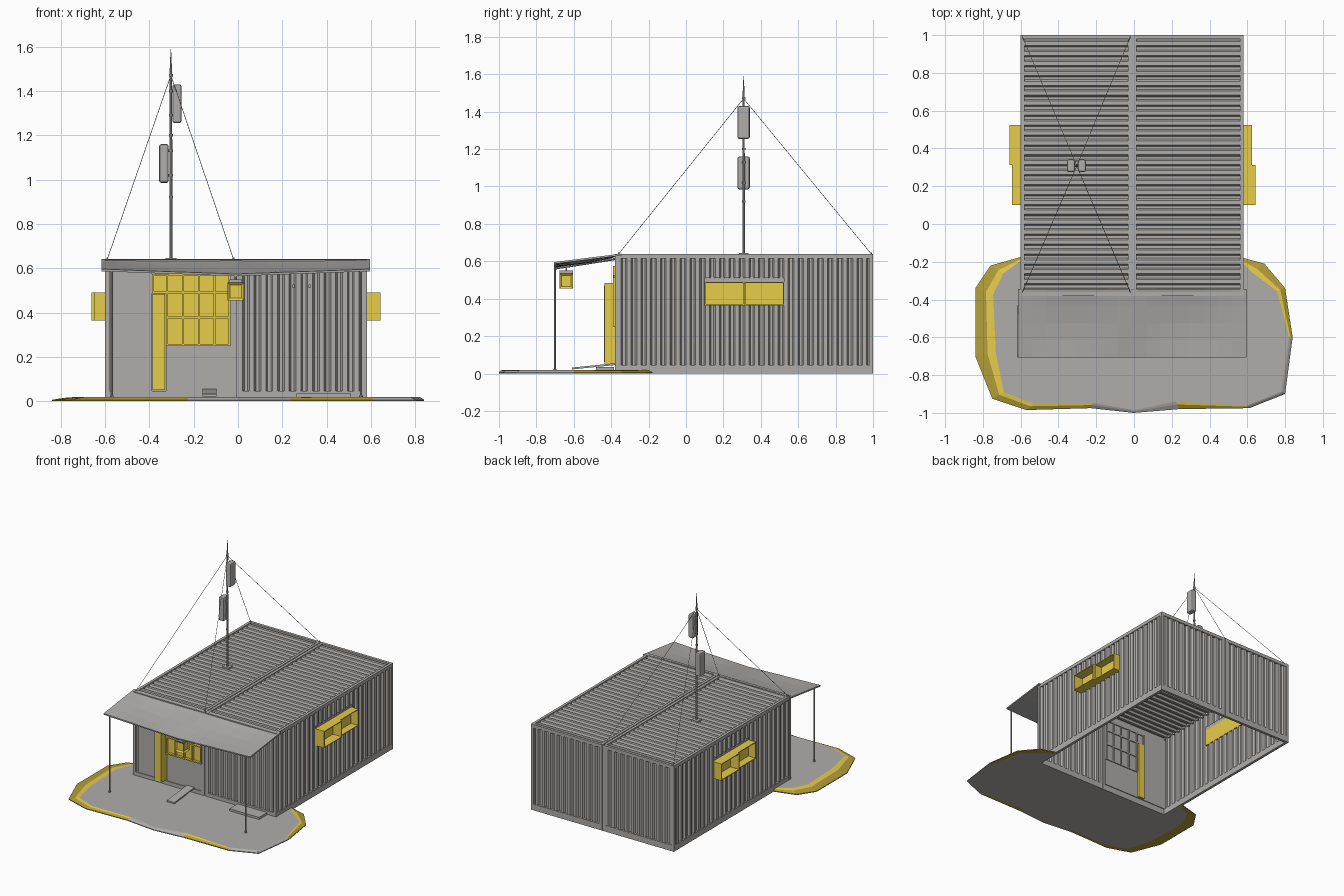
import bpy, bmesh, math
from mathutils import Vector

if "Cube" in bpy.data.objects:
    bpy.data.objects.remove(bpy.data.objects["Cube"])


def material(name, rgb):
    m = bpy.data.materials.new(name)
    m.diffuse_color = (*rgb, 1)
    m.use_nodes = True
    m.node_tree.nodes["Principled BSDF"].inputs["Base Color"].default_value = m.diffuse_color
    return m


GREY = material("weathered grey", (0.43, 0.42, 0.41))
YELLOW = material("ochre yellow", (0.80, 0.61, 0.07))
OLIVE = material("dry grass", (0.45, 0.34, 0.04))


def finish(name, bm, *mats):
    me = bpy.data.meshes.new(name)
    bm.to_mesh(me)
    bm.free()
    ob = bpy.data.objects.new(name, me)
    bpy.context.collection.objects.link(ob)
    for m in mats:
        me.materials.append(m)
    return ob


def box(name, x0, x1, y0, y1, z0, z1, mat=GREY, bevel=0):
    bm = bmesh.new()
    bmesh.ops.create_cube(bm, size=1)
    for v in bm.verts:
        v.co = ((x0 + x1) / 2 + v.co.x * (x1 - x0), (y0 + y1) / 2 + v.co.y * (y1 - y0),
                (z0 + z1) / 2 + v.co.z * (z1 - z0))
    if bevel:
        bmesh.ops.bevel(bm, geom=bm.edges[:], offset=bevel, segments=2, profile=0.5, affect='EDGES')
    return finish(name, bm, mat)


def rod(name, a, b, r, r2=None, sides=8, mat=GREY):
    a, b = Vector(a), Vector(b)
    bm = bmesh.new()
    bmesh.ops.create_cone(bm, cap_ends=True, segments=sides, radius1=r,
                          radius2=r if r2 is None else r2, depth=(b - a).length)
    rot = (b - a).to_track_quat('Z', 'Y')
    for v in bm.verts:
        v.co = rot @ v.co + (a + b) / 2
    return finish(name, bm, mat)


PITCH = 0.0525


def sheet(name, s0, s1, t0, t1, place, depth=0.014):
    """Corrugated panel: ribs repeat along s, run along t; place(s, d, t) -> xyz."""
    def d(s):
        f = (s / PITCH) % 1
        if f < 0.38: return 0
        if f < 0.54: return (f - 0.38) / 0.16 * depth
        if f < 0.84: return depth
        return (1 - f) / 0.16 * depth
    pts = {s0, s1}
    for k in range(math.floor(s0 / PITCH) - 1, math.ceil(s1 / PITCH) + 1):
        for f in (0.00001, 0.38, 0.54, 0.84):
            if s0 < (k + f) * PITCH < s1:
                pts.add((k + f) * PITCH)
    bm = bmesh.new()
    rows = [[bm.verts.new(place(s, d(s), t)) for t in (t0, t1)] for s in sorted(pts)]
    for a, b in zip(rows, rows[1:]):
        bm.faces.new((a[0], b[0], b[1], a[1]))
    ob = finish(name, bm, GREY)
    sol = ob.modifiers.new("thickness", 'SOLIDIFY')
    sol.thickness, sol.offset = 0.003, 0
    return ob


# Overall building limits
XL, XM, XR, YF, YB, ZT = -0.60, -0.01, 0.58, -0.38, 1.0, 0.64

# Container frames: rails and corner posts
for tag, xa, xb in (("left", XL, XM - 0.003), ("right", XM + 0.003, XR)):
    for z0, z1, lev in ((0, 0.045, "bottom"), (0.615, ZT, "top")):
        for y0, y1, end in ((YF, YF + 0.02, "front"), (YB - 0.02, YB, "back")):
            box(f"{tag}_{lev}_{end}_rail", xa, xb, y0, y1, z0, z1)
    for x0, x1, end in ((xa, xa + 0.02, "a"), (xb - 0.02, xb, "b")):
        box(f"{tag}_top_side_rail_{end}", x0, x1, YF, YB, 0.615, ZT)
        for y0, y1, p in ((YF, YF + 0.02, "front"), (YB - 0.02, YB, "back")):
            box(f"{tag}_{p}_post_{end}", x0 - 0.001, x1 + 0.001, y0, y1, 0, ZT - 0.001)
    # Corrugated roof and back wall
    sheet(f"{tag}_roof", YF + 0.02, YB - 0.02, xa + 0.02, xb - 0.02, lambda s, d, t: (t, s, 0.633 - d))
    sheet(f"{tag}_back_wall", xa + 0.02, xb - 0.02, 0.045, 0.615, lambda s, d, t: (s, 0.995 - d, t))
box("left_bottom_side_rail", XL, XL + 0.02, YF, YB, 0, 0.045)
box("right_bottom_side_rail", XR - 0.02, XR, YF, YB, 0, 0.045)

# Side walls with a window opening, and projecting twin window boxes
WY0, WYM, WY1, WZ0, WZ1 = 0.10, 0.312, 0.525, 0.365, 0.49
for tag, xw, sg, reach in (("left", XL, -1, (0.047, 0.06)), ("right", XR, 1, (0.062, 0.046))):
    put = lambda s, d, t: (xw - sg * (0.004 + d), s, t)
    sheet(f"{tag}_wall_front", YF + 0.02, WY0, 0.045, 0.615, put)
    sheet(f"{tag}_wall_rear", WY1, YB - 0.02, 0.045, 0.615, put)
    sheet(f"{tag}_wall_below_window", WY0, WY1, 0.045, WZ0, put)
    sheet(f"{tag}_wall_above_window", WY0, WY1, 0.51, 0.615, put)

    def wbox(name, d0, d1, *rest):
        a, b = sorted((xw + sg * d0, xw + sg * d1))
        return box(f"{tag}_{name}", a, b, *rest)
    wbox("window_lintel", -0.018, -0.012, WY0, WY1, WZ1, 0.515)
    for i, (y0, y1) in enumerate(((WY0, WYM), (WYM, WY1))):
        r, e = reach[i], 0.006
        wbox(f"window_pane_{i}", -0.018, -0.010, y0, y1, WZ0, WZ1, YELLOW)
        wbox(f"window_top_{i}", -0.010, r, y0, y1, WZ1 - e, WZ1, YELLOW)
        wbox(f"window_sill_{i}", -0.010, r, y0, y1, WZ0, WZ0 + e, YELLOW)
        wbox(f"window_cheek_a_{i}", -0.010, r, y0, y0 + e, WZ0 + e, WZ1 - e, YELLOW)
        wbox(f"window_cheek_b_{i}", -0.010, r, y1 - e, y1, WZ0 + e, WZ1 - e, YELLOW)

# Right container front: corrugated wall with small door fittings
sheet("right_front_wall", XM + 0.02, XR - 0.02, 0.045, 0.615, lambda s, d, t: (s, YF + 0.004 + d, t))
for i, x in enumerate((0.25, 0.323)):
    box(f"wall_hook_{i}", x - 0.005, x + 0.005, YF - 0.008, YF + 0.02, 0.51, 0.527)

# Left container front: flat wall, glazing grid and projecting door
box("left_front_panel", XL + 0.02, XM - 0.02, YF + 0.018, YF + 0.026, 0.045, 0.615)
box("sill_panel", -0.325, XM - 0.02, YF + 0.005, YF + 0.018, 0.045, 0.25)
box("door_side_panel", XL + 0.035, -0.388, YF + 0.005, YF + 0.018, 0.045, 0.60)
box("door_leaf", -0.385, -0.33, -0.435, YF + 0.04, 0.05, 0.483, YELLOW)
box("door_trim", -0.372, -0.343, -0.438, -0.43, 0.062, 0.47, YELLOW)
box("glazing", -0.325, -0.035, YF + 0.008, YF + 0.017, 0.25, 0.575, YELLOW)
box("transom_glazing", -0.387, -0.325, YF + 0.008, YF + 0.017, 0.485, 0.575, YELLOW)
for i, x in enumerate((-0.387, -0.326, -0.252, -0.180, -0.110, -0.042)):
    z0 = 0.485 if i == 0 else 0.25
    box(f"glazing_upright_{i}", x, x + 0.009, YF - 0.011, YF + 0.01, z0, 0.575, YELLOW)
    box(f"inner_upright_{i}", x, x + 0.009, YF + 0.026, YF + 0.034, z0, 0.575)
for i, z in enumerate((0.25, 0.372, 0.486, 0.566)):
    x0 = -0.387 if i > 1 else -0.326
    box(f"glazing_bar_{i}", x0, -0.033, YF - 0.010, YF + 0.01, z, z + 0.009, YELLOW)
    box(f"inner_bar_{i}", x0, -0.033, YF + 0.026, YF + 0.033, z, z + 0.009)

# Sagging canopy in two bays
bm = bmesh.new()
NX, NY = 16, 4
grid = []
for i in range(NX + 1):
    u = i / NX
    x = -0.615 + 1.21 * u
    bay = math.sin(math.pi * ((2 * u) % 1))
    mid = 1 - abs(2 * u - 1)
    col = []
    for j in range(NY + 1):
        t = j / NY
        z = 0.641 - 0.045 * t - 0.022 * t * mid - 0.012 * math.sin(math.pi * t) * bay
        col.append(bm.verts.new((x, -0.345 - 0.362 * t, z)))
    grid.append(col)
for i in range(NX):
    for j in range(NY):
        bm.faces.new((grid[i][j], grid[i][j + 1], grid[i + 1][j + 1], grid[i + 1][j]))
canopy = finish("canopy", bm, GREY)
sol = canopy.modifiers.new("thickness", 'SOLIDIFY')
sol.thickness, sol.offset = 0.010, -1

# Canopy posts and centre arm
for i, x in enumerate((-0.57, 0.555)):
    rod(f"canopy_post_{i}", (x, -0.70, 0.01), (x, -0.70, 0.59), 0.005)
    rod(f"post_foot_{i}", (x, -0.70, 0.012), (x, -0.70, 0.025), 0.008)
rod("canopy_arm", (XM, YF, 0.612), (XM, -0.70, 0.562), 0.006)

# Hanging lantern with recessed sides
lamp = box("lantern", XM - 0.037, XM + 0.037, -0.677, -0.603, 0.455, 0.535, YELLOW)
bm = bmesh.new()
bm.from_mesh(lamp.data)
sides = [f for f in bm.faces if abs(f.normal.z) < 0.5]
bmesh.ops.inset_individual(bm, faces=sides, thickness=0.016, depth=-0.010)
bm.to_mesh(lamp.data)
bm.free()
box("lantern_cap", XM - 0.028, XM + 0.028, -0.675, -0.605, 0.535, 0.55)
rod("lantern_hanger", (XM, -0.64, 0.545), (XM, -0.64, 0.575), 0.005)

# Ramp plank and doorstep mat
ramp = box("ramp_plank", -0.16, -0.098, -0.61, YF + 0.01, 0.040, 0.050)
for v in ramp.data.vertices:
    v.co.z += (v.co.y + 0.61) / 0.24 * 0.024 - 0.018
box("doorstep_mat", 0.265, 0.51, -0.48, -0.385, 0.015, 0.034)

# Ground apron: outer grass rim, inner yellow fringe, grey middle; underside matches
outline = [(-.60, -.175), (-.76, -.22), (-.84, -.34), (-.84, -.70), (-.75, -.925), (-.57, -.985), (-.23, -.975),
           (0, -1.0), (.24, -.98), (.61, -.975), (.80, -.90), (.84, -.60), (.80, -.34), (.69, -.21), (.58, -.18)]
inset = [.02, .08, .10, .11, .07, .05, .03, .015, .045, .02, .025, .02, .045, .08, .03]
grassy = {0, 1, 2, 3, 4, 5, 8, 11, 12, 13}
bm = bmesh.new()


def ring(z, k):
    out = []
    for (x, y), w in zip(outline, inset):
        v = (Vector((0, -0.58)) - Vector((x * 0.8, y))).normalized() * w * k
        if abs(x) < 0.61 and y > -0.2:
            v = Vector((0, -w * k))
        out.append(bm.verts.new((x + v.x, y + v.y, z)))
    return out


rings = [ring(0, 0.8), ring(0, 0), ring(0.006, 0), ring(0.015, 0.6), ring(0.018, 1)]
for a, b, m in zip(rings, rings[1:], (2, 2, 2, 1)):
    for i in range(len(outline) - 1):
        bm.faces.new((a[i], a[i + 1], b[i + 1], b[i])).material_index = m if i in grassy else 0
back_low = [bm.verts.new((x, YF + 0.01, 0)) for x in (XR, XL)]
back_top = [bm.verts.new((x, YF + 0.01, 0.018)) for x in (XR, XL)]
bm.faces.new(rings[4] + back_top)
bm.faces.new(rings[0] + back_low)
bm.faces.new((*back_low, *reversed(back_top)))
for k, i in ((0, -1), (1, 0)):
    bm.faces.new([r[i] for r in rings] + [back_top[k], back_low[k]])
bmesh.ops.recalc_face_normals(bm, faces=bm.faces[:])
bmesh.ops.triangulate(bm, faces=[f for f in bm.faces if len(f.verts) > 5])
finish("ground_apron", bm, GREY, YELLOW, OLIVE)

# Mast with collars, tip, two antenna panels and guy wires
MX, MY = -0.303, 0.308
box("mast_base", MX - 0.025, MX + 0.025, MY - 0.025, MY + 0.025, 0.632, 0.645)
rod("mast_lower", (MX, MY, 0.64), (MX, MY, 1.18), 0.007)
rod("mast_upper", (MX, MY, 1.18), (MX, MY, 1.48), 0.005)
rod("mast_tip", (MX, MY, 1.46), (MX, MY, 1.59), 0.007, 0.001)
for i, z in enumerate((0.92, 1.02, 1.13, 1.20, 1.29, 1.40, 1.47)):
    rod(f"mast_collar_{i}", (MX, MY, z - 0.006), (MX, MY, z + 0.006), 0.009)
box("upper_antenna", MX + 0.007, MX + 0.048, MY - 0.033, MY + 0.033, 1.255, 1.43, GREY, 0.010)
box("lower_antenna", MX - 0.053, MX - 0.010, MY - 0.033, MY + 0.033, 0.985, 1.16, GREY, 0.010)
for i, (sg, z) in enumerate(((1, 1.29), (1, 1.40), (-1, 1.02), (-1, 1.13))):
    rod(f"antenna_bracket_{i}", (MX, MY, z), (MX + sg * 0.02, MY, z), 0.006)
for i, (x, y) in enumerate(((-0.59, 0.99), (-0.02, 0.99), (-0.59, -0.36), (-0.02, -0.36))):
    rod(f"guy_wire_{i}", (MX, MY, 1.47), (x, y, 0.64), 0.0015, sides=5)
    rod(f"wire_anchor_{i}", (x, y, 0.635), (x, y, 0.648), 0.004)
